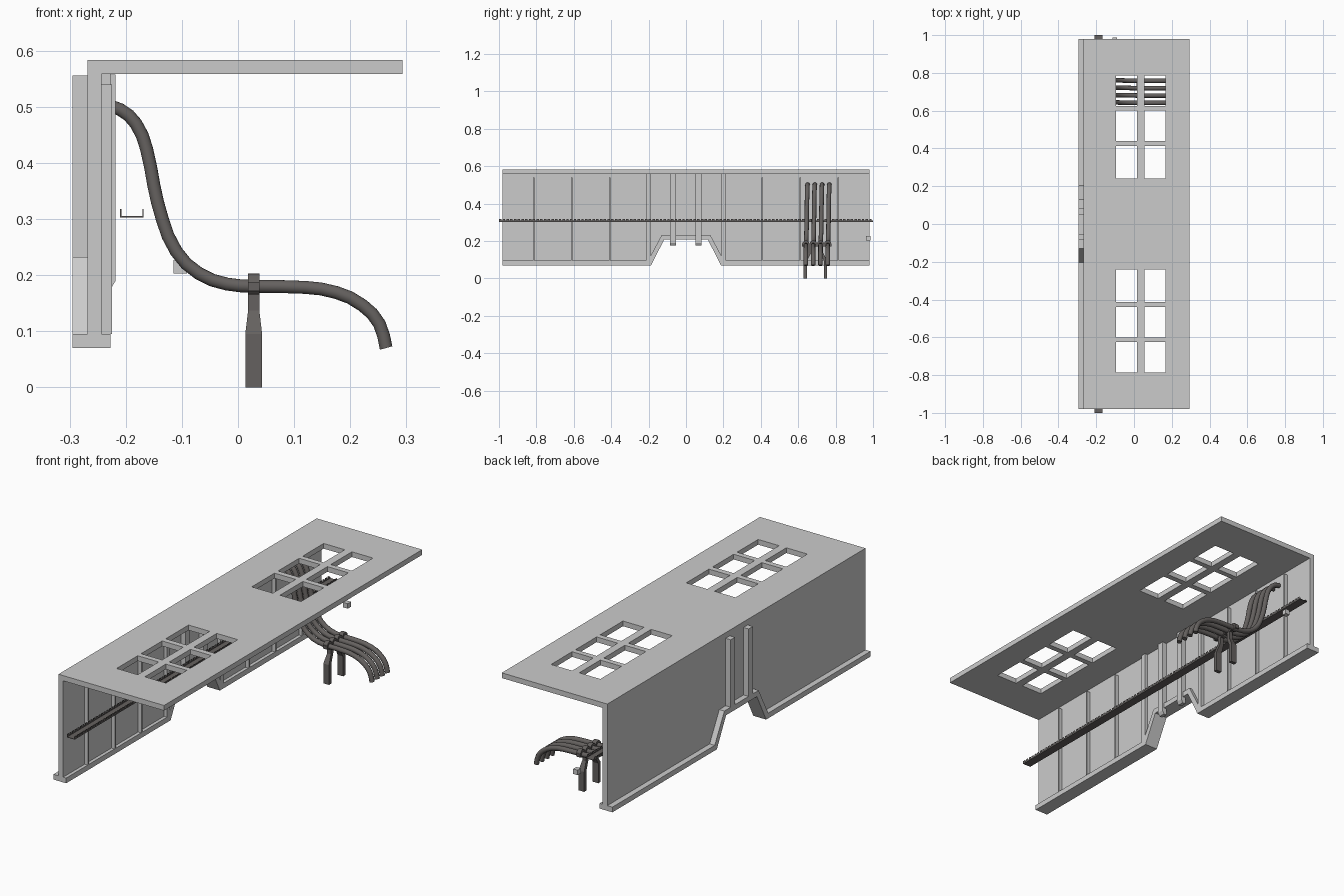
import bpy, bmesh, math
from mathutils import Vector, Matrix

if "Cube" in bpy.data.objects:
    bpy.data.objects.remove(bpy.data.objects["Cube"])

dark = bpy.data.materials.new("dark_metal")
dark.diffuse_color = (0.13, 0.12, 0.115, 1)
dark.use_nodes = True
dark.node_tree.nodes["Principled BSDF"].inputs["Base Color"].default_value = dark.diffuse_color


def finish(name, bm, mat=None):
    bmesh.ops.recalc_face_normals(bm, faces=bm.faces)
    me = bpy.data.meshes.new(name)
    bm.to_mesh(me)
    bm.free()
    ob = bpy.data.objects.new(name, me)
    bpy.context.collection.objects.link(ob)
    if mat:
        me.materials.append(mat)
    return ob


def add_box(bm, x0, x1, y0, y1, z0, z1):
    m = Matrix.Translation(((x0 + x1) / 2, (y0 + y1) / 2, (z0 + z1) / 2))
    bmesh.ops.create_cube(bm, size=1, matrix=m @ Matrix.Diagonal((x1 - x0, y1 - y0, z1 - z0, 1)))


def extrude(bm, pts, vec):
    f = bm.faces.new([bm.verts.new(p) for p in pts])
    r = bmesh.ops.extrude_face_region(bm, geom=[f], use_keep_orig=True)
    bmesh.ops.translate(bm, vec=vec, verts=[v for v in r["geom"] if isinstance(v, bmesh.types.BMVert)])


# Roof slab with two banks of six window openings
xs = [-0.268, -0.095, 0.017, 0.055, 0.167, 0.293]
half = [0.24, 0.413, 0.44, 0.6, 0.626, 0.786, 0.98]
ys = [-y for y in reversed(half)] + half
bm = bmesh.new()
grid = [[bm.verts.new((x, y, 0.558)) for y in ys] for x in xs]
for i in range(len(xs) - 1):
    for j in range(len(ys) - 1):
        if i in (1, 3) and j in (1, 3, 5, 7, 9, 11):
            continue
        bm.faces.new((grid[i][j], grid[i + 1][j], grid[i + 1][j + 1], grid[i][j + 1]))
r = bmesh.ops.extrude_face_region(bm, geom=bm.faces[:], use_keep_orig=True)
bmesh.ops.translate(bm, vec=(0, 0, 0.025), verts=[v for v in r["geom"] if isinstance(v, bmesh.types.BMVert)])
bmesh.ops.dissolve_limit(bm, angle_limit=0.01, verts=bm.verts, edges=bm.edges)
finish("roof", bm)

# Wall with trapezoid notch, and the flange following its lower edge
low = [(-0.98, 0.07), (-0.187, 0.07), (-0.117, 0.207), (0.117, 0.207), (0.187, 0.07), (0.98, 0.07)]
high = [(-0.98, 0.095), (-0.203, 0.095), (-0.13, 0.232), (0.13, 0.232), (0.203, 0.095), (0.98, 0.095)]
bm = bmesh.new()
extrude(bm, [(-0.268, y, z) for y, z in high + [(0.98, 0.558), (-0.98, 0.558)]], (0.025, 0, 0))
finish("wall", bm)
bm = bmesh.new()
extrude(bm, [(-0.295, y, z) for y, z in low + high[::-1]], (0.068, 0, 0))
finish("bottom_flange", bm)

# Stiffeners and central posts
bm = bmesh.new()
for s in (-1, 1):
    add_box(bm, -0.243, -0.227, s * 0.203 - 0.012, s * 0.203 + 0.012, 0.095, 0.558)
    for y in (0.407, 0.61, 0.813):
        add_box(bm, -0.243, -0.225, s * y - 0.004, s * y + 0.004, 0.095, 0.54)
finish("wall_ribs", bm)
bm = bmesh.new()
for y in (-0.07, 0.066):
    add_box(bm, -0.295, -0.268, y - 0.016, y + 0.016, 0.232, 0.556)
    prof = [(-0.243, 0.175), (-0.227, 0.175), (-0.218, 0.19), (-0.218, 0.557), (-0.243, 0.557)]
    extrude(bm, [(x, y - 0.016, z) for x, z in prof], (0, 0.032, 0))
finish("center_posts", bm)

# Perforated cable tray with castellated side lips
bm = bmesh.new()
add_box(bm, -0.21, -0.168, -1, 1, 0.303, 0.305)
for x in (-0.21, -0.17):
    add_box(bm, x, x + 0.002, -1, 1, 0.305, 0.31)
    for i in range(100):
        y = -1 + i * 0.02
        add_box(bm, x, x + 0.002, y, y + 0.013, 0.31, 0.318)
finish("cable_tray", bm, dark)

# Small loose block near the back end
bm = bmesh.new()
add_box(bm, -0.115, -0.091, 0.963, 0.987, 0.203, 0.227)
finish("small_block", bm)

# Four bent hoses from the wall, over the stand and down
path = [(-0.235, 0.502), (-0.21, 0.495), (-0.182, 0.47), (-0.163, 0.425), (-0.15, 0.36), (-0.135, 0.3),
        (-0.11, 0.242), (-0.07, 0.203), (-0.02, 0.184), (0.03, 0.18), (0.12, 0.178), (0.175, 0.169),
        (0.222, 0.146), (0.252, 0.113), (0.264, 0.07)]
for k in range(4):
    cu = bpy.data.curves.new("hose", "CURVE")
    cu.dimensions = "3D"
    cu.bevel_depth = 0.012
    cu.bevel_resolution = 3
    cu.resolution_u = 2
    cu.use_fill_caps = True
    sp = cu.splines.new("BEZIER")
    sp.bezier_points.add(len(path) - 1)
    for i, (bp, (x, z)) in enumerate(zip(sp.bezier_points, path)):
        y = 0.65 + k * 0.039 - 0.009 * min(1, i / 9)
        bp.co = (x, y, z)
        bp.handle_left_type = bp.handle_right_type = "AUTO"
    ob = bpy.data.objects.new(f"hose_{k + 1}", cu)
    bpy.context.collection.objects.link(ob)
    cu.materials.append(dark)
    bpy.ops.object.select_all(action="DESELECT")
    ob.select_set(True)
    bpy.context.view_layer.objects.active = ob
    bpy.ops.object.convert(target="MESH")
    bpy.ops.object.shade_smooth_by_angle(angle=math.radians(40))

# Hose stand: clamp rings, cross bar and two cranked legs
bm = bmesh.new()
add_box(bm, 0.018, 0.038, 0.62, 0.778, 0.172, 0.188)
for k in range(4):
    m = Matrix.Translation((0.028, 0.641 + k * 0.039, 0.184)) @ Matrix.Rotation(math.pi / 2, 4, "Y")
    bmesh.ops.create_cone(bm, cap_ends=True, segments=12, radius1=0.019, radius2=0.019, depth=0.021, matrix=m)
finish("hose_clamp", bm, dark)
bm = bmesh.new()
for s in (-1, 1):
    rings = []
    for hx, off, z in ((0.015, 0.054, 0), (0.015, 0.054, 0.095), (0.01, 0.032, 0.137), (0.01, 0.032, 0.18)):
        y = 0.692 + s * off
        rings.append([bm.verts.new((0.028 + a * hx, y + b * 0.009, z))
                      for a, b in ((-1, -1), (1, -1), (1, 1), (-1, 1))])
    for a, b in zip(rings, rings[1:]):
        for i in range(4):
            bm.faces.new((a[i], a[(i + 1) % 4], b[(i + 1) % 4], b[i]))
    bm.faces.new(rings[0])
    bm.faces.new(rings[-1])
finish("stand_legs", bm, dark)
